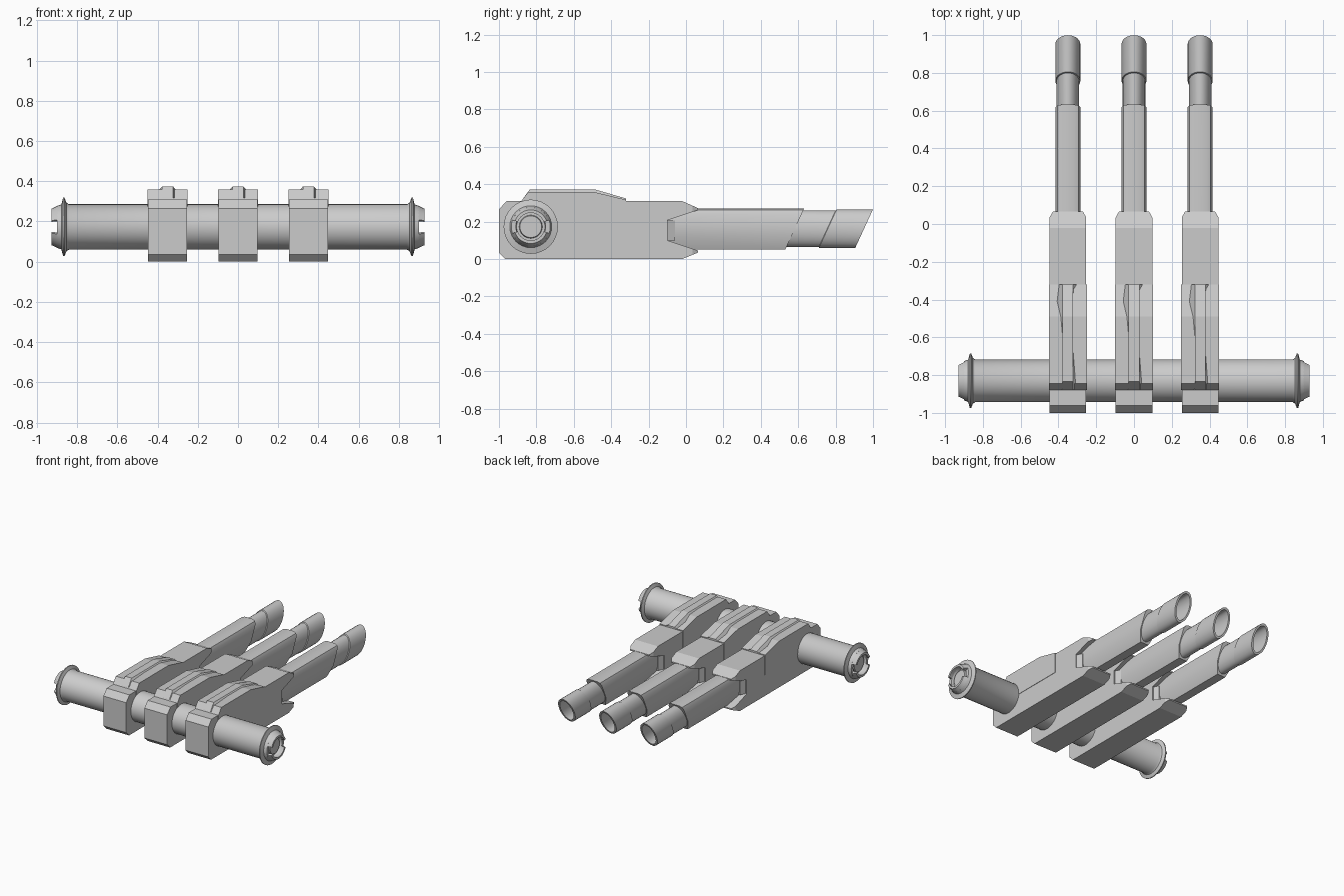
import bpy, bmesh, math
from mathutils import Vector

if "Cube" in bpy.data.objects:
    bpy.data.objects.remove(bpy.data.objects["Cube"])

grey = bpy.data.materials.new("plain grey")
grey.diffuse_color = (0.6, 0.6, 0.6, 1)
grey.use_nodes = True
grey.node_tree.nodes["Principled BSDF"].inputs["Base Color"].default_value = grey.diffuse_color


def finish(bm, name, smooth=True):
    bmesh.ops.recalc_face_normals(bm, faces=bm.faces[:])
    me = bpy.data.meshes.new(name)
    bm.to_mesh(me)
    bm.free()
    me.materials.append(grey)
    ob = bpy.data.objects.new(name, me)
    bpy.context.collection.objects.link(ob)
    if smooth:
        bpy.ops.object.select_all(action='DESELECT')
        ob.select_set(True)
        bpy.context.view_layer.objects.active = ob
        bpy.ops.object.shade_smooth_by_angle(angle=math.radians(32))
    return ob


def prism(pts, cx, half, cuts=()):
    """Side profile (y, z) extruded across x; half(y, z) gives the half width."""
    bm = bmesh.new()
    sides = [[bm.verts.new((s, y, z)) for y, z in pts] for s in (-1, 1)]
    bm.faces.new(sides[0])
    bm.faces.new(sides[1][::-1])
    n = len(pts)
    for i in range(n):
        j = (i + 1) % n
        bm.faces.new((sides[0][i], sides[0][j], sides[1][j], sides[1][i]))
    for c in cuts:
        bmesh.ops.bisect_plane(bm, geom=bm.verts[:] + bm.edges[:] + bm.faces[:],
                               plane_co=(0, c, 0), plane_no=(0, 1, 0))
    for v in bm.verts:
        v.co.x = cx + v.co.x * half(v.co.y, v.co.z)
    return bm


def loft(rings, closed_loop=False, caps=True):
    """Skin a list of equal point rings."""
    bm = bmesh.new()
    vs = [[bm.verts.new(p) for p in r] for r in rings]
    n = len(vs[0])
    m = len(vs)
    for a in range(m if closed_loop else m - 1):
        b = (a + 1) % m
        for i in range(n):
            j = (i + 1) % n
            bm.faces.new((vs[a][i], vs[a][j], vs[b][j], vs[b][i]))
    if caps and not closed_loop:
        bm.faces.new(vs[0][::-1])
        bm.faces.new(vs[-1])
    return bm


# cross bar
BY, BZ = -0.83, 0.173


def circle(x, r, n=32):
    return [(x, BY + r * math.cos(2 * math.pi * i / n), BZ + r * math.sin(2 * math.pi * i / n))
            for i in range(n)]


half_bar = [(0.84, 0.113), (0.852, 0.12), (0.862, 0.145), (0.869, 0.145), (0.878, 0.112),
            (0.9, 0.104), (0.9, 0.08), (0.88, 0.076), (0.88, 0.062), (0.895, 0.058)]
prof = [(-x, r) for x, r in reversed(half_bar)] + half_bar
finish(loft([circle(x, r) for x, r in prof]), "cross_bar")

# split end lips on both bar ends
for s, side in ((-1, "left"), (1, "right")):
    for k in (0, 1):
        rings = []
        for i in range(13):
            a = math.radians(20 + 140 * i / 12 + 180 * k)
            rings.append([(s * x, BY + r * math.cos(a), BZ + r * math.sin(a))
                          for x, r in ((0.895, 0.106), (0.928, 0.09), (0.928, 0.074), (0.895, 0.08))])
        finish(loft(rings), f"{side}_end_lip_{k + 1}")

# three arms
body = [(-1, 0.035), (-0.965, 0), (-0.02, 0), (0.065, 0.035), (0.065, 0.045), (-0.1, 0.1),
        (-0.1, 0.207), (0.065, 0.262), (0.065, 0.272), (-0.02, 0.31), (-0.96, 0.31), (-1, 0.265)]
cap = [(-0.88, 0.16), (-0.32, 0.16), (-0.32, 0.317), (-0.49, 0.358), (-0.845, 0.358), (-0.88, 0.31)]
ridge = [(-0.88, 0.30), (-0.32, 0.30), (-0.32, 0.324), (-0.49, 0.373), (-0.835, 0.373), (-0.875, 0.318)]
collar = [(-0.12, 0.1), (-0.06, 0.1), (-0.06, 0.207), (-0.12, 0.207)]
shell = [(-0.035, 0.27), (0.035, 0.27), (0.056, 0.262), (0.066, 0.24), (0.066, 0.13),
         (0.035, 0.052), (-0.035, 0.052), (-0.066, 0.13), (-0.066, 0.24), (-0.056, 0.262)]
PZ = 0.162


def oval(cx, y, rx, rz, shear, n=28):
    pts = []
    for i in range(n):
        a = 2 * math.pi * i / n
        z = rz * math.sin(a)
        pts.append((cx + rx * math.cos(a), y + shear * z, PZ + z))
    return pts


for cx, nm in ((-0.35, "left"), (0, "middle"), (0.35, "right")):
    # forked body with tapered tips
    finish(prism(body, cx, lambda y, z: 0.08 if y > 0.06 else 0.097, (-0.1, -0.02, 0.035)),
           nm + "_body", False)
    # raised top cover with centre ridge
    finish(prism(cap, cx, lambda y, z: 0.1), nm + "_top_cover", False)
    finish(prism(ridge, cx, lambda y, z: 0.09 if z < 0.31 else 0.028), nm + "_cover_ridge", False)
    # tapered collar in the fork
    finish(prism(collar, cx, lambda y, z: 0.097 if y < -0.1 else 0.07), nm + "_collar", False)
    # outer barrel with slanted end
    finish(loft([[(cx + x, -0.12, z) for x, z in shell],
                 [(cx + x, 0.582 + 0.46 * (z - PZ), z) for x, z in shell]]), nm + "_barrel_sleeve")
    # inner pipe
    finish(loft([oval(cx, 0.5, 0.06, 0.098, 0.46), oval(cx, 0.79, 0.06, 0.098, 0.46)]), nm + "_pipe")
    # hollow slanted muzzle
    finish(loft([oval(cx, 0.755, 0.06, 0.098, 0.46), oval(cx, 0.758, 0.066, 0.103, 0.46),
                 oval(cx, 0.952, 0.066, 0.103, 0.46), oval(cx, 0.952, 0.052, 0.088, 0.46),
                 oval(cx, 0.80, 0.05, 0.085, 0.46)]), nm + "_muzzle")
